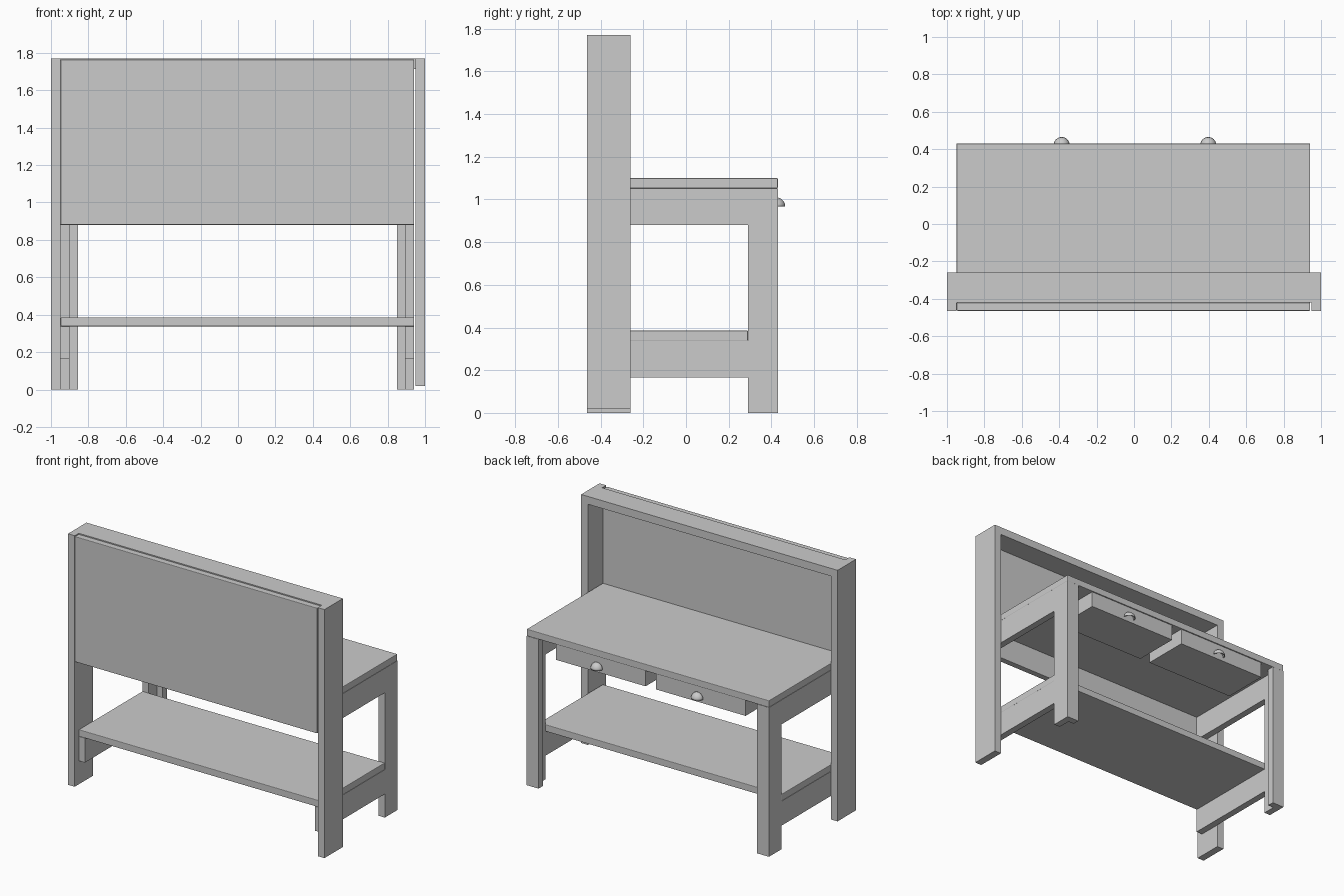
import bpy, bmesh
from mathutils import Vector

if "Cube" in bpy.data.objects:
    bpy.data.objects.remove(bpy.data.objects["Cube"])


def box(name, x, y, z, bevel=0.0):
    """Axis-aligned board given its (min, max) ranges."""
    bm = bmesh.new()
    bmesh.ops.create_cube(bm, size=1)
    for v in bm.verts:
        v.co = Vector([(a + b) / 2 + c * (b - a) for c, (a, b) in zip(v.co, (x, y, z))])
    mesh = bpy.data.meshes.new(name)
    bm.to_mesh(mesh)
    bm.free()
    ob = bpy.data.objects.new(name, mesh)
    bpy.context.collection.objects.link(ob)
    if bevel:
        mod = ob.modifiers.new("soft_edges", 'BEVEL')
        mod.width, mod.segments = bevel, 2
    return ob


def cup_pull(name, loc, r=0.043):
    """Hollow quarter-sphere handle, open underneath."""
    bm = bmesh.new()
    bmesh.ops.create_uvsphere(bm, u_segments=24, v_segments=12, radius=r)
    for no in ((0, -1, 0), (0, 0, -1)):
        geom = bm.verts[:] + bm.edges[:] + bm.faces[:]
        bmesh.ops.bisect_plane(bm, geom=geom, dist=1e-5, plane_co=(0, 0, 0),
                               plane_no=no, clear_outer=True)
    for f in bm.faces:
        f.smooth = True
    mesh = bpy.data.meshes.new(name)
    bm.to_mesh(mesh)
    bm.free()
    ob = bpy.data.objects.new(name, mesh)
    bpy.context.collection.objects.link(ob)
    ob.location = loc
    mod = ob.modifiers.new("thickness", 'SOLIDIFY')
    mod.thickness, mod.offset = 0.005, -1
    return ob


L, R = -0.948, 0.942        # outer sides of the table
BACK, PANEL = -0.465, -0.42  # back plane and inner face of the panel
T = 0.048                   # board thickness

# Tall back frame and panel
box("left_post", (-1, L), (BACK, -0.26), (0, 1.715))
box("right_post", (0.948, 1), (BACK, -0.26), (0.018, 1.715))
box("top_beam", (-1, 1), (PANEL, -0.26), (1.715, 1.77))
for name, x in (("left_post_cap", (-1, L)), ("right_post_cap", (0.948, 1))):
    box(name, x, (BACK, PANEL), (1.715, 1.77))
box("back_panel", (L, R), (BACK + 0.001, PANEL), (0.88, 1.764), 0.004)

# Worktop and lower shelf
box("worktop", (L, R), (PANEL, 0.43), (1.052, 1.10), 0.004)
box("lower_shelf", (L, R), (PANEL, 0.29), (0.338, 0.386), 0.004)

# L-section legs and side rails, left and right
for side, edge, s in (("left", L, 1), ("right", R, -1)):
    thin = sorted((edge, edge + s * T))
    wide = sorted((edge, edge + s * 0.093))
    box(side + "_leg_side", thin, (0.29, 0.382), (0, 1.052))
    box(side + "_leg_face", wide, (0.382, 0.43), (0, 1.052))
    box(side + "_upper_rail", thin, (PANEL, 0.29), (0.88, 1.052))
    box(side + "_lower_rail", thin, (PANEL, 0.29), (0.166, 0.338))

# Drawers with cup pulls
for side, x0, pull in (("left", -0.76, -0.387), ("right", 0.02, 0.397)):
    box(side + "_drawer", (x0, x0 + 0.70), (0.09, 0.422), (0.94, 1.052))
    cup_pull(side + "_drawer_pull", (pull, 0.422, 0.967))
